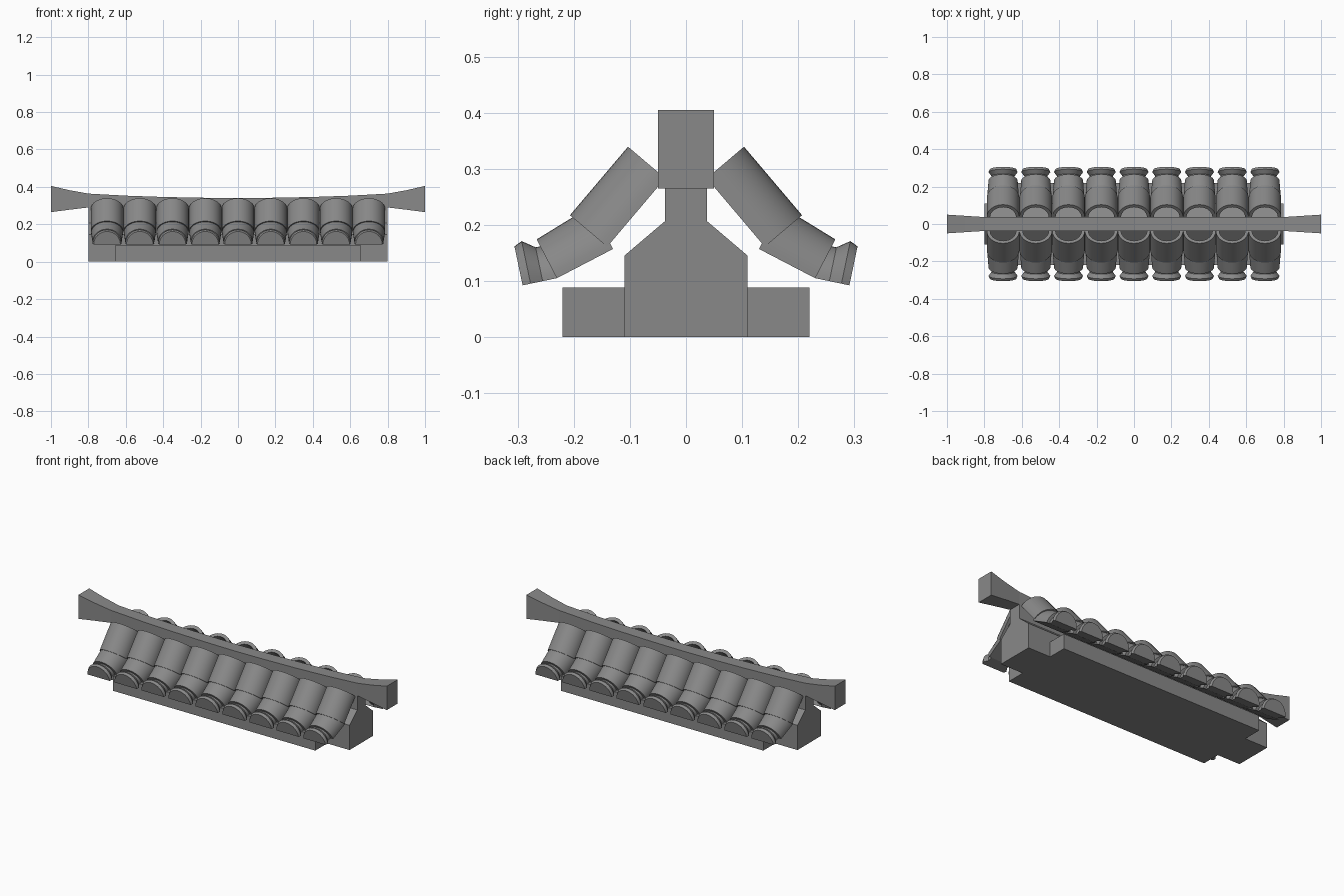
import bpy, bmesh
from math import pi, sin, cos
from mathutils import Vector

cube = bpy.data.objects.get("Cube")
if cube:
    bpy.data.objects.remove(cube)

# One clay grey for everything
clay = bpy.data.materials.new("clay_grey")
clay.use_nodes = True
clay.diffuse_color = (0.25, 0.25, 0.25, 1)
clay.node_tree.nodes["Principled BSDF"].inputs["Base Color"].default_value = (0.25, 0.25, 0.25, 1)


def add_object(name, bm, smooth=False):
    bmesh.ops.recalc_face_normals(bm, faces=bm.faces)
    mesh = bpy.data.meshes.new(name)
    bm.to_mesh(mesh)
    bm.free()
    mesh.materials.append(clay)
    obj = bpy.data.objects.new(name, mesh)
    bpy.context.collection.objects.link(obj)
    if smooth:
        bpy.ops.object.select_all(action='DESELECT')
        obj.select_set(True)
        bpy.context.view_layer.objects.active = obj
        bpy.ops.object.shade_smooth_by_angle(angle=pi / 6)
    return obj


def loft(bm, rings, cap=True, closed=False):
    """Skin between rings of points."""
    loops = [[bm.verts.new(p) for p in ring] for ring in rings]
    pairs = list(zip(loops, loops[1:]))
    if closed:
        pairs.append((loops[-1], loops[0]))
    for a, b in pairs:
        for i in range(len(a)):
            j = (i + 1) % len(a)
            bm.faces.new((a[i], a[j], b[j], b[i]))
    if cap and not closed:
        bm.faces.new(loops[0])
        bm.faces.new(loops[-1])


def extrude_x(name, profile, half_length):
    bm = bmesh.new()
    loft(bm, [[(x, y, z) for y, z in profile] for x in (-half_length, half_length)])
    return add_object(name, bm)


# Roof core and the plinth it sits on
right = [(0.11, 0), (0.11, 0.145), (0.037, 0.207), (0.037, 0.30)]
extrude_x("ridge_core", right + [(-y, z) for y, z in reversed(right)], 0.8)
extrude_x("plinth", [(-0.22, 0), (0.22, 0), (0.22, 0.088), (-0.22, 0.088)], 0.655)

# Ridge beam with flared, raised ends: x, half width, bottom, top
half = [(0, 0.037, 0.28, 0.34), (0.2, 0.037, 0.28, 0.342), (0.4, 0.037, 0.28, 0.346),
        (0.6, 0.037, 0.28, 0.353), (0.8, 0.037, 0.29, 0.364), (0.9, 0.0435, 0.278, 0.382),
        (1, 0.05, 0.265, 0.405)]
stations = [(-x, w, b, t) for x, w, b, t in reversed(half[1:])] + half
bm = bmesh.new()
loft(bm, [[(x, -w, b), (x, w, b), (x, w, t), (x, -w, t)] for x, w, b, t in stations])
add_object("ridge_beam", bm)

STEPS = 20


def half_round(bm, x, side, start, end, stations, wall=0):
    """Half-round bar along start-end (y, z); stations are (distance, radius)."""
    axis = (Vector(end) - Vector(start)).normalized()
    up = Vector((-axis.y, axis.x))
    rings = []
    for dist, radius in stations:
        base = Vector(start) + axis * dist
        ring = []
        sweep = [(radius, pi * i / STEPS) for i in range(STEPS + 1)]
        if wall:
            sweep += [(radius - wall, pi * i / STEPS) for i in reversed(range(STEPS + 1))]
        for r, a in sweep:
            p = base + up * (r * sin(a))
            ring.append((x + r * cos(a), side * p.x, p.y))
        rings.append(ring)
    if wall:
        # Walls and the two arched end faces
        loft(bm, rings, cap=False)
        bm.verts.ensure_lookup_table()
        n = 2 * (STEPS + 1)
        for first in (len(bm.verts) - n * len(rings), len(bm.verts) - n):
            for i in range(STEPS):
                k = first + i
                m = first + n - 1 - i
                bm.faces.new((bm.verts[k], bm.verts[k + 1], bm.verts[m - 1], bm.verts[m]))
    else:
        loft(bm, rings)


# Rows of roof tiles on both slopes
for side, label in ((-1, "front"), (1, "back")):
    upper, lower, caps = bmesh.new(), bmesh.new(), bmesh.new()
    for i in range(-4, 5):
        x = i * 0.175
        half_round(upper, x, side, (0.037, 0.283), (0.137, 0.165),
                   [(0, 0.087), (0.16, 0.087)], wall=0.018)
        half_round(lower, x, side, (0.13, 0.157), (0.23, 0.105),
                   [(0, 0.086), (0.113, 0.078)])
        half_round(caps, x, side, (0.23, 0.105), (0.292, 0.092),
                   [(0, 0.0616), (0.026, 0.0616), (0.048, 0.0775), (0.0625, 0.071)])
    add_object(label + "_upper_tiles", upper, True)
    add_object(label + "_lower_tiles", lower, True)
    add_object(label + "_tile_end_caps", caps, True)
